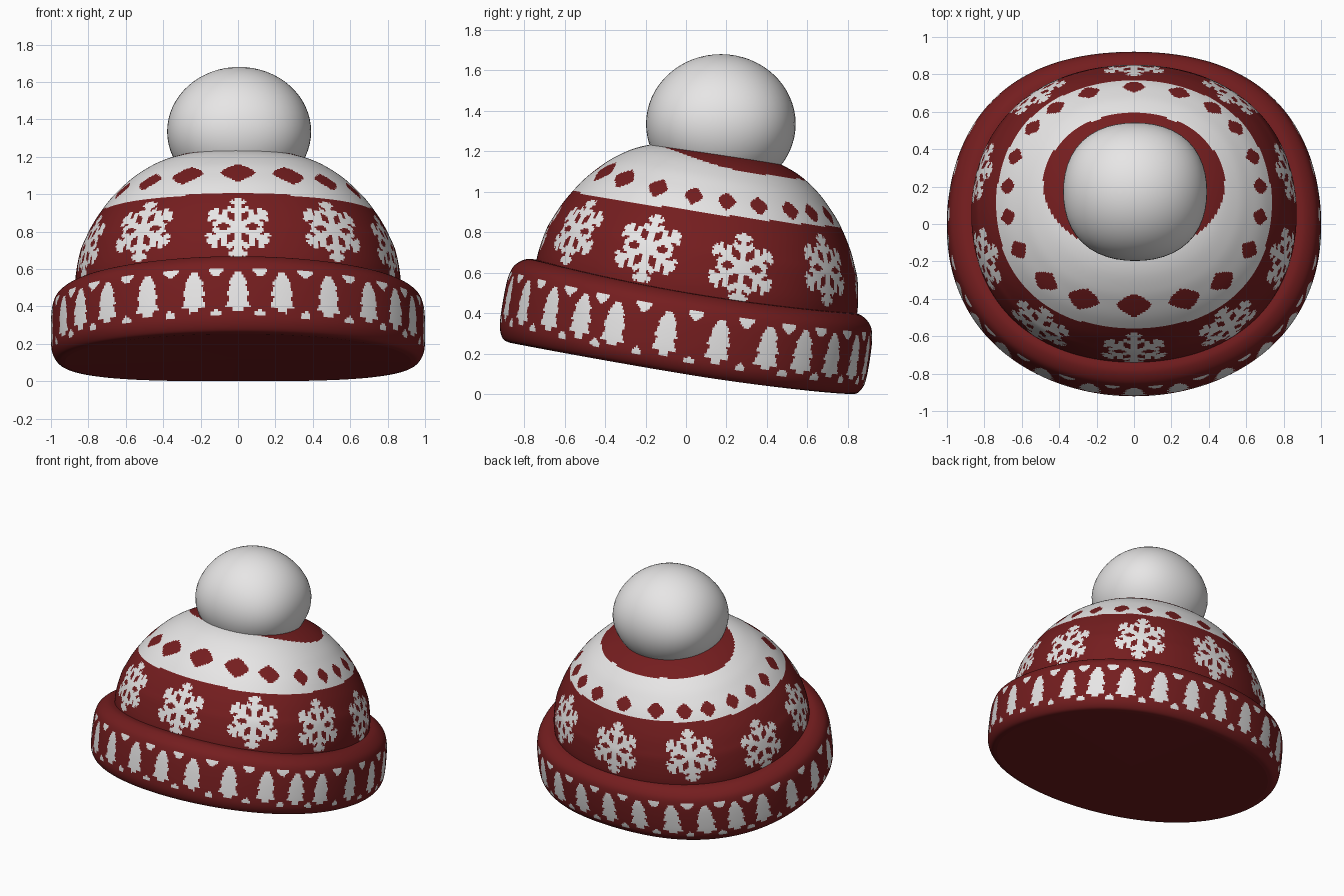
import bpy, bmesh, math
from mathutils import Matrix, Vector

if "Cube" in bpy.data.objects:
    bpy.data.objects.remove(bpy.data.objects["Cube"])

TILT = Matrix.Translation((0, -0.01, 0.14)) @ Matrix.Rotation(math.radians(-9.5), 4, 'X')


def material(name, rgb):
    m = bpy.data.materials.new(name)
    m.diffuse_color = (*rgb, 1)
    m.use_nodes = True
    m.node_tree.nodes["Principled BSDF"].inputs["Base Color"].default_value = m.diffuse_color
    return m


RED = material("knit red", (0.175, 0.0125, 0.0135))
WHITE = material("wool white", (0.80, 0.79, 0.79))


def rad(*degrees):
    return [math.radians(d) for d in degrees]


def smooth_profile(pts, step):
    """Catmull-Rom curve through (radius, height) points, evenly sampled."""
    p = [Vector(q) for q in pts]
    p = [2 * p[0] - p[1]] + p + [2 * p[-1] - p[-2]]
    out = []
    for a, b, c, d in zip(p, p[1:], p[2:], p[3:]):
        n = max(2, round((c - b).length / step))
        for k in range(n):
            t = k / n
            out.append(0.5 * (2 * b + (c - a) * t + (2 * a - 5 * b + 4 * c - d) * t * t
                              + (3 * b - a - 3 * c + d) * t ** 3))
    return out + [p[-2]]


def arc_at(profile, height):
    """Length along the profile where it first reaches a height."""
    s = 0
    for a, b in zip(profile, profile[1:]):
        if b.y >= height:
            return s + (b - a).length * (height - a.y) / max(1e-6, b.y - a.y)
        s += (b - a).length
    return s


def lathe(name, profile, segs, x_scale, y_shift, bulge, droop, is_white, cap):
    """Squarish oval lathe; is_white(angle from front, radius, height, arc) picks the colour."""
    bm = bmesh.new()
    step = 2 * math.pi / segs
    rings = []
    for r, h in profile:
        ring = []
        for j in range(segs):
            a = j * step
            q = r * (1 + bulge(a) * math.sin(2 * a) ** 2)
            ring.append(bm.verts.new((q * x_scale * math.sin(a), y_shift - q * math.cos(a),
                                      h - droop(a, h))))
        rings.append(ring)
    arc = 0
    for i in range(len(rings) - 1):
        seg = (profile[i + 1] - profile[i]).length
        mid = (profile[i] + profile[i + 1]) / 2
        for j in range(segs):
            k = (j + 1) % segs
            f = bm.faces.new((rings[i][j], rings[i][k], rings[i + 1][k], rings[i + 1][j]))
            f.smooth = True
            a = (j + 0.5) * step
            a = min(a, 2 * math.pi - a)      # left and right mirror each other
            f.material_index = int(is_white(a, mid.x, mid.y, arc + seg / 2))
        arc += seg
    if cap == 'bottom':
        centre = bm.verts.new((0, y_shift, -0.022))
        for j in range(segs):
            bm.faces.new((rings[0][(j + 1) % segs], rings[0][j], centre))
    else:
        bm.faces.new(rings[-1]).smooth = True
    bm.transform(TILT)
    me = bpy.data.meshes.new(name)
    bm.to_mesh(me)
    bm.free()
    me.materials.append(RED)
    me.materials.append(WHITE)
    ob = bpy.data.objects.new(name, me)
    bpy.context.collection.objects.link(ob)
    return ob


def nearest(a, centres):
    return min(centres, key=lambda c: abs(a - c))


# ---- crown: snowflakes, white band with diamonds, red cap ----
crown_profile = smooth_profile(
    [(.80, .31), (.803, .42), (.782, .55), (.757, .62), (.715, .71), (.645, .82), (.575, .90),
     (.51, .96), (.42, 1.02), (.32, 1.06), (.16, 1.10), (.02, 1.115)], 0.0105)
FLAKES = {a: arc_at(crown_profile, h) for a, h in
          zip(rad(0, 36.5, 70, 105, 142, 180), (.57, .575, .55, .53, .59, .59))}
DIAMONDS = rad(0, 25, 45, 65, 82, 97, 112, 128, 142, 159, 180)


def bar(px, py, x0, y0, ang, length, half):
    dx, dy = px - x0, py - y0
    along = dx * math.cos(ang) + dy * math.sin(ang)
    across = abs(dy * math.cos(ang) - dx * math.sin(ang))
    return -0.01 <= along <= length and across <= half


def snowflake(u, v):
    rr = math.hypot(u, v)
    if rr > 0.2:
        return False
    # fold into one of six arms, the first pointing up
    a = math.atan2(u, v)
    a = abs((a + math.pi / 6) % (math.pi / 3) - math.pi / 6)
    x, y = rr * math.cos(a), rr * math.sin(a)
    return (x < 0.036 or bar(x, y, 0, 0, 0, 0.182, 0.018)
            or bar(x, y, 0.085, 0, math.pi / 3, 0.066, 0.0155)
            or bar(x, y, 0.138, 0, math.pi / 3, 0.05, 0.0135))


def crown_white(a, r, h, arc):
    q = r * (1 + 0.027 * math.sin(2 * a) ** 2)
    b, x = -q * math.cos(a) - 0.015, 1.082 * q * math.sin(a)
    if h > 0.9 and (x / 0.485) ** 2 + ((b - 0.045) / 0.385) ** 2 < 1:
        return False
    if h - 0.033 * b > 0.785 - 0.018 * math.sin(a) ** 2:
        front = max(math.cos(a), 0) ** 2
        back = max(-math.cos(a), 0) ** 2
        c = nearest(a, DIAMONDS)
        u = (a - c) * r * 1.05
        v = arc - arc_at(crown_profile, 0.84 + 0.055 * front + 0.018 * back)
        w = 0.047 + 0.046 * front + 0.014 * back
        return (abs(u) / w) ** 1.25 + (abs(v) / (0.055 + 0.022 * front)) ** 1.25 > 1
    c = nearest(a, FLAKES)
    return snowflake((a - c) * 0.82, arc - FLAKES[c])


crown = lathe("crown", crown_profile, 540, 1.082, -0.015, lambda a: 0.027, lambda a, h: 0,
              crown_white, 'top')

# ---- folded brim, sagging at the sides: row of trees with small marks between them ----
brim_profile = smooth_profile(
    [(.85, 0), (.885, .010), (.910, .05), (.918, .11), (.918, .22), (.911, .30),
     (.890, .355), (.84, .393), (.78, .40)], 0.009)
TREES = rad(0, 13.6, 28.7, 43.5, 56, 67.5, 84, 100.5, 116, 128, 140, 153, 166.5, 180)
GAPS = [(p + q) / 2 for p, q in zip(TREES, TREES[1:])]


def brim_droop(a, h):
    return (0.038 * math.sin(a) ** 2
            + 0.028 * max(math.cos(a), 0) ** 2 * max(0, 1 - h / 0.2))


def tree(u, v):
    if not -0.11 < v < 0.11:
        return False
    if v < -0.085:
        return u < 0.024
    t = 3 * (v + 0.085) / 0.195
    k = min(int(t), 2)
    f = t - k
    return u < (0.05 - 0.036 * f if k == 2 else 0.065 - 0.004 * k - 0.023 * f)


def brim_white(a, r, h, arc):
    if r < 0.87:
        return False
    h -= brim_droop(a, h)
    v = h - (0.147 + 0.043 * math.cos(a) ** 2)
    if tree(abs(a - nearest(a, TREES)) * 0.965, v):
        return True
    g = abs(a - nearest(a, GAPS)) * 0.965
    top = 0.085 < v < 0.132 and g < 0.01 + 0.03 * min(1, (v - 0.085) / 0.03)
    low = -0.13 < v < -0.09 and g < 0.026 * min(1, (-0.09 - v) / 0.02)
    return top or low


brim = lathe("brim", brim_profile, 640, 1.0 / 0.918, -0.03,
             lambda a: 0.031 - 0.018 * math.cos(a), brim_droop, brim_white, 'bottom')

# ---- pompom: slightly squarish ball ----
bpy.ops.mesh.primitive_uv_sphere_add(segments=48, ring_count=32, radius=1)
pompom = bpy.context.object
pompom.name = "pompom"
for v in pompom.data.vertices:
    x, y, z = v.co
    s = 1 + 0.16 * x * x * y * y
    v.co = (0.006 + 0.385 * s * x, 0.16 + 0.37 * s * y, 1.34 + 0.345 * z)
pompom.data.materials.append(WHITE)
pompom.data.shade_smooth()

# ---- stand on the ground, centred ----
pts = [v.co for o in (crown, brim, pompom) for v in o.data.vertices]
ys = [p.y for p in pts]
shift = Matrix.Translation((0, -(min(ys) + max(ys)) / 2, -min(p.z for p in pts)))
for o in (crown, brim, pompom):
    o.data.transform(shift)
